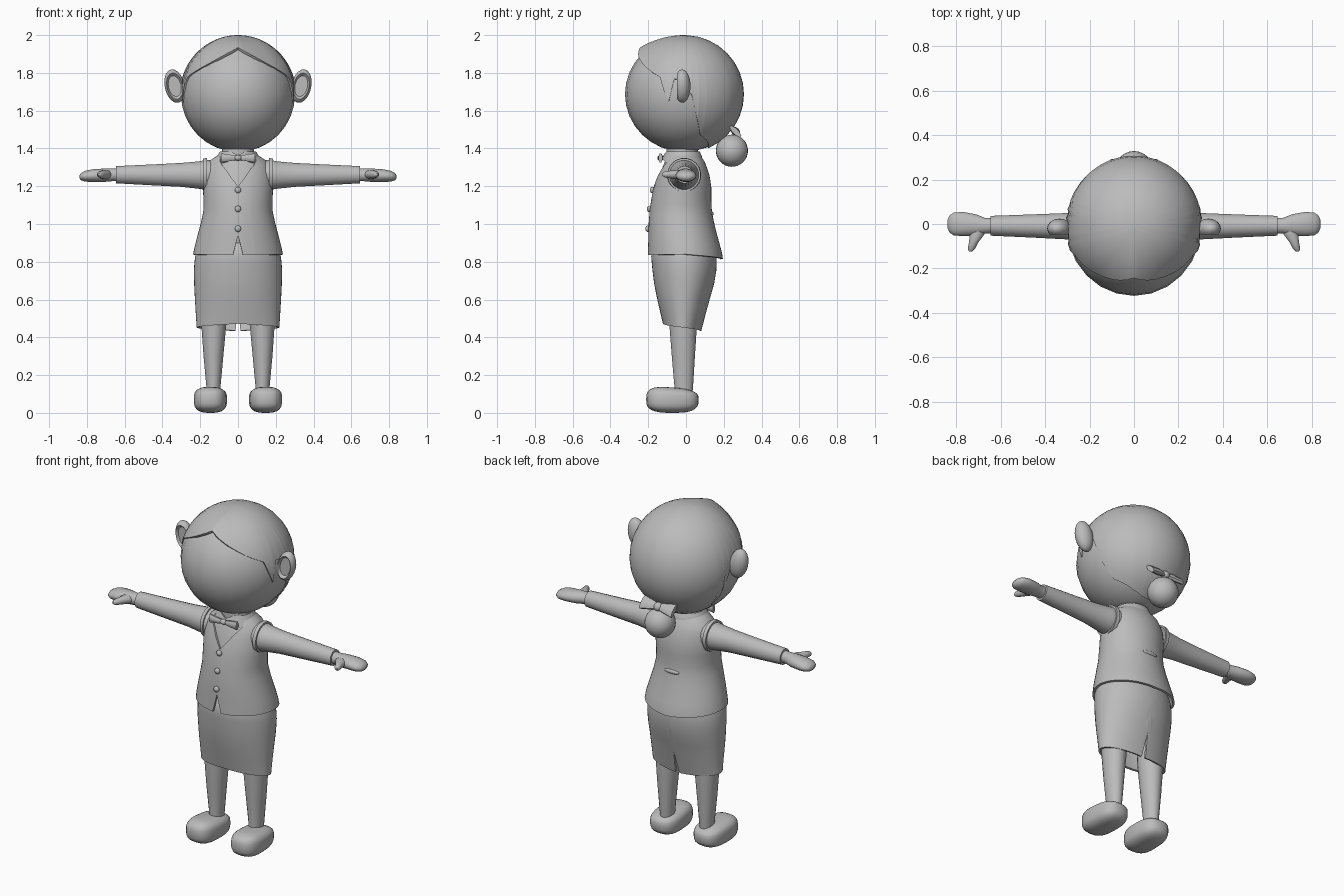
import bpy, bmesh, math
from mathutils import Matrix, Vector

if "Cube" in bpy.data.objects:
    bpy.data.objects.remove(bpy.data.objects["Cube"])

grey = bpy.data.materials.new("plain_grey")
grey.diffuse_color = (0.5, 0.5, 0.5, 1)
grey.use_nodes = True
grey.node_tree.nodes["Principled BSDF"].inputs["Base Color"].default_value = grey.diffuse_color


def finish(bm, name, thickness=0, recalc=True):
    if recalc:
        bmesh.ops.recalc_face_normals(bm, faces=bm.faces)
    me = bpy.data.meshes.new(name)
    bm.to_mesh(me)
    bm.free()
    me.materials.append(grey)
    ob = bpy.data.objects.new(name, me)
    bpy.context.collection.objects.link(ob)
    bpy.ops.object.select_all(action='DESELECT')
    ob.select_set(True)
    bpy.context.view_layer.objects.active = ob
    if thickness:
        mod = ob.modifiers.new("thickness", 'SOLIDIFY')
        mod.thickness = thickness
        mod.offset = -1
        bpy.ops.object.modifier_apply(modifier=mod.name)
    bpy.ops.object.shade_smooth_by_angle(angle=math.radians(45))
    return ob


def interp(table, x):
    """Piecewise linear lookup; returns a list of the remaining columns."""
    table = sorted(table)
    if x <= table[0][0]:
        return list(table[0][1:])
    for a, b in zip(table, table[1:]):
        if x <= b[0]:
            t = (x - a[0]) / (b[0] - a[0])
            return [p + (q - p) * t for p, q in zip(a[1:], b[1:])]
    return list(table[-1][1:])


def shell(name, point, low, high, rows, thickness, cap=False):
    """Wraparound sheet between two edge lines given by angle from the front."""
    half = {i * 7.5 for i in range(25)} | {k[0] for k in low} | {k[0] for k in high}
    angles = sorted(half | {-a for a in half if 0 < a < 180})
    bm = bmesh.new()
    grid = []
    for j in range(rows + 1):
        t, ring = j / rows, []
        for a in angles:
            lo, hi = interp(low, abs(a))[0], interp(high, abs(a))[0]
            ring.append(bm.verts.new(point(math.radians(a), lo + (hi - lo) * t, t)))
        grid.append(ring)
    n = len(angles)
    for lo, hi in zip(grid, grid[1:]):
        for i in range(n):
            k = (i + 1) % n
            bm.faces.new((lo[i], lo[k], hi[k], hi[i]))
    if cap:
        bm.faces.new(grid[-1])
    return finish(bm, name, thickness, recalc=False)


def body_point(profile):
    """Profile rows: height, half width, front y, back y."""
    def point(a, z, t):
        w, f, b = interp(profile, z)
        return (w * math.sin(a), (f + b) / 2 - (b - f) / 2 * math.cos(a), z)
    return point


def tube(name, stations, axis='Z', n=20, matrix=None):
    """Capped loft of ellipses: centre, then the two radii."""
    bm = bmesh.new()
    rings = []
    for c, ra, rb in stations:
        ring = []
        for i in range(n):
            a = 2 * math.pi * (i + 0.5) / n
            u, v = ra * math.cos(a), rb * math.sin(a)
            off = {'X': (0, u, v), 'Y': (u, 0, v), 'Z': (u, v, 0)}[axis]
            ring.append(bm.verts.new(Vector(c) + Vector(off)))
        rings.append(ring)
    for p, q in zip(rings, rings[1:]):
        for i in range(n):
            k = (i + 1) % n
            bm.faces.new((p[i], p[k], q[k], q[i]))
    bm.faces.new(rings[0])
    bm.faces.new(rings[-1])
    if matrix:
        bm.transform(matrix)
    return finish(bm, name)


def ball(name, centre, radii, seg=24, rings=16, shape=None, rot=None):
    bm = bmesh.new()
    bmesh.ops.create_uvsphere(bm, u_segments=seg, v_segments=rings, radius=1)
    for v in bm.verts:
        if shape:
            v.co = shape(v.co)
        v.co = Vector([p * r for p, r in zip(v.co, radii)])
    bm.transform(Matrix.Translation(centre) @ (rot or Matrix()))
    return finish(bm, name)


def bow(name, centre, w, h, d, tilt):
    m = Matrix.Translation(centre) @ Matrix.Rotation(tilt, 4, 'X')
    for s, side in ((1, "left"), (-1, "right")):
        tube(f"{name}_{side}_wing", [((0, 0, 0), d * .5, h * .4), ((s * w * .45, 0, 0), d, h * .7),
             ((s * w, 0, 0), d * .8, h)], 'X', 8, m)
    ball(name + "_knot", centre, (w * .24, d * 1.2, h * .6), 12, 8, rot=Matrix.Rotation(tilt, 4, 'X'))


# Head and hair cap with parted fringe
ball("head", (0, -.01, 1.687), (.302, .313, .305))
hairline = [(0, 47), (32, 33), (65, 17), (70, 4), (75, -7), (80, 15), (90, 15), (97, 0),
            (104, -25), (112, -44), (140, -58), (160, -65), (180, -66)]


def hair_point(a, el, t):
    e = math.radians(el)
    k = 1 + .08 * max(0, 1 - abs(math.degrees(a)) / 35) * (1 - t) ** 2
    return (.308 * k * math.cos(e) * math.sin(a), -.01 - .317 * k * math.cos(e) * math.cos(a),
            1.687 + .313 * k * math.sin(e))


shell("hair", hair_point, hairline, [(0, 88)], 14, .014, cap=True)
ball("hair_bun", (0, .243, 1.388), (.085, .085, .085))
bow("hair_bow", (0, .262, 1.49), .105, .042, .018, math.radians(45))


# Ears with a dished front
def ear_shape(co):
    x, y, z = co.x, co.z, -co.y
    r = math.hypot(x, z)
    return Vector((x, y if y > 0 or r > .75 else -.3, z))


for s, side in ((1, "left"), (-1, "right")):
    ball(side + "_ear", (s * .335, -.02, 1.73), (.053, .044, .09), 20, 14, ear_shape,
         Matrix.Rotation(s * .22, 4, 'Y'))

# Neck, shirt, collar and tie
tube("neck", [((0, -.02, 1.28), .09, .085), ((0, -.02, 1.42), .085, .085)])
shirt = [(.88, .17, -.15, .11), (1.06, .165, -.178, .12), (1.18, .172, -.16, .12),
         (1.28, .165, -.133, .1), (1.33, .145, -.112, .078), (1.36, .1, -.1, .065)]
shell("shirt", body_point(shirt), [(0, .88)], [(0, 1.36)], 12, 0, cap=True)
collar = [(1.32, .13, -.135, .09), (1.355, .112, -.122, .085), (1.39, .092, -.108, .07)]
shell("collar", body_point(collar), [(0, 1.355), (12, 1.345), (42, 1.325), (60, 1.345), (180, 1.345)],
      [(0, 1.365), (25, 1.385), (180, 1.385)], 4, .01)
bow("tie", (0, -.135, 1.35), .09, .026, .014, 0)

# Vest with V neck and hem notch
vest = [(.81, .24, -.202, .196), (.85, .237, -.201, .19), (.93, .217, -.2, .168), (1.0, .198, -.198, .15),
        (1.07, .183, -.192, .136), (1.13, .183, -.184, .134), (1.2, .186, -.17, .134),
        (1.27, .18, -.148, .122), (1.32, .165, -.126, .103), (1.345, .142, -.115, .092),
        (1.365, .105, -.108, .075)]
shell("vest", body_point(vest), [(0, .94), (6.5, .835), (90, .84), (180, .815)],
      [(0, 1.2), (22, 1.29), (45, 1.35), (60, 1.365), (180, 1.365)], 16, .012)
for i, z in enumerate((1.18, 1.08, .975)):
    y = interp(vest, z)[1]
    ball(f"vest_button_{i + 1}", (0, y - .004, z), (.017, .013, .017), 14, 8)
ball("back_strap", (0, .134, 1.055), (.05, .012, .013), 16, 8)

# Skirt with back slit
skirt = [(.43, .219, -.115, .08), (.47, .22, -.122, .09), (.6, .228, -.152, .124), (.68, .232, -.168, .148),
         (.76, .234, -.178, .162), (.85, .225, -.186, .16), (.9, .19, -.16, .13)]
shell("skirt", body_point(skirt), [(0, .472), (90, .452), (176.5, .433), (180, .57)],
      [(0, .9)], 12, .012)


# Rounded box profile for the shoes, lower over the instep
def shoe_shape(co):
    p = Vector([math.copysign(abs(c) ** e, c) for c, e in zip(co, (.75, .7, .65))])
    if p.z > 0:
        p.z *= .87 - .16 * p.y
    return p


for s, side in ((1, "left"), (-1, "right")):
    # Legs and shoes
    tube(side + "_leg", [((s * .13, -.015, .08), .036, .048), ((s * .13, -.012, .14), .038, .05),
         ((s * .13, -.014, .3), .053, .062), ((s * .128, -.015, .47), .067, .074),
         ((s * .125, -.015, .66), .074, .08)])
    ball(side + "_shoe", (s * .146, -.072, .072), (.088, .139, .072), 24, 16, shoe_shape,
         Matrix.Rotation(s * .04, 4, 'Z'))
    # Sleeves
    tube(side + "_sleeve", [((s * .1, -.01, 1.262), .07, .07), ((s * .165, -.01, 1.26), .082, .081),
         ((s * .21, -.01, 1.259), .073, .073), ((s * .3, -.01, 1.26), .06, .064),
         ((s * .45, -.009, 1.26), .053, .056), ((s * .645, -.008, 1.261), .045, .046)], 'X')
    tube(side + "_armhole_edge", [((s * .164, -.01, 1.26), .09, .09), ((s * .184, -.01, 1.26), .088, .088)], 'X')
    # Hands and thumbs
    tube(side + "_hand", [((s * .63, -.008, 1.261), .035, .034), ((s * .67, -.008, 1.26), .036, .034),
         ((s * .71, -.004, 1.258), .048, .036), ((s * .77, 0, 1.256), .055, .034),
         ((s * .81, 0, 1.253), .052, .029), ((s * .83, 0, 1.251), .038, .02),
         ((s * .839, 0, 1.25), .016, .009)], 'X')
    tube(side + "_thumb", [((s * .7, -.01, 1.26), .034, .024), ((s * .705, -.045, 1.262), .034, .025),
         ((s * .722, -.085, 1.262), .021, .02), ((s * .731, -.112, 1.262), .017, .016),
         ((s * .735, -.124, 1.262), .007, .007)], 'Y', 14)
